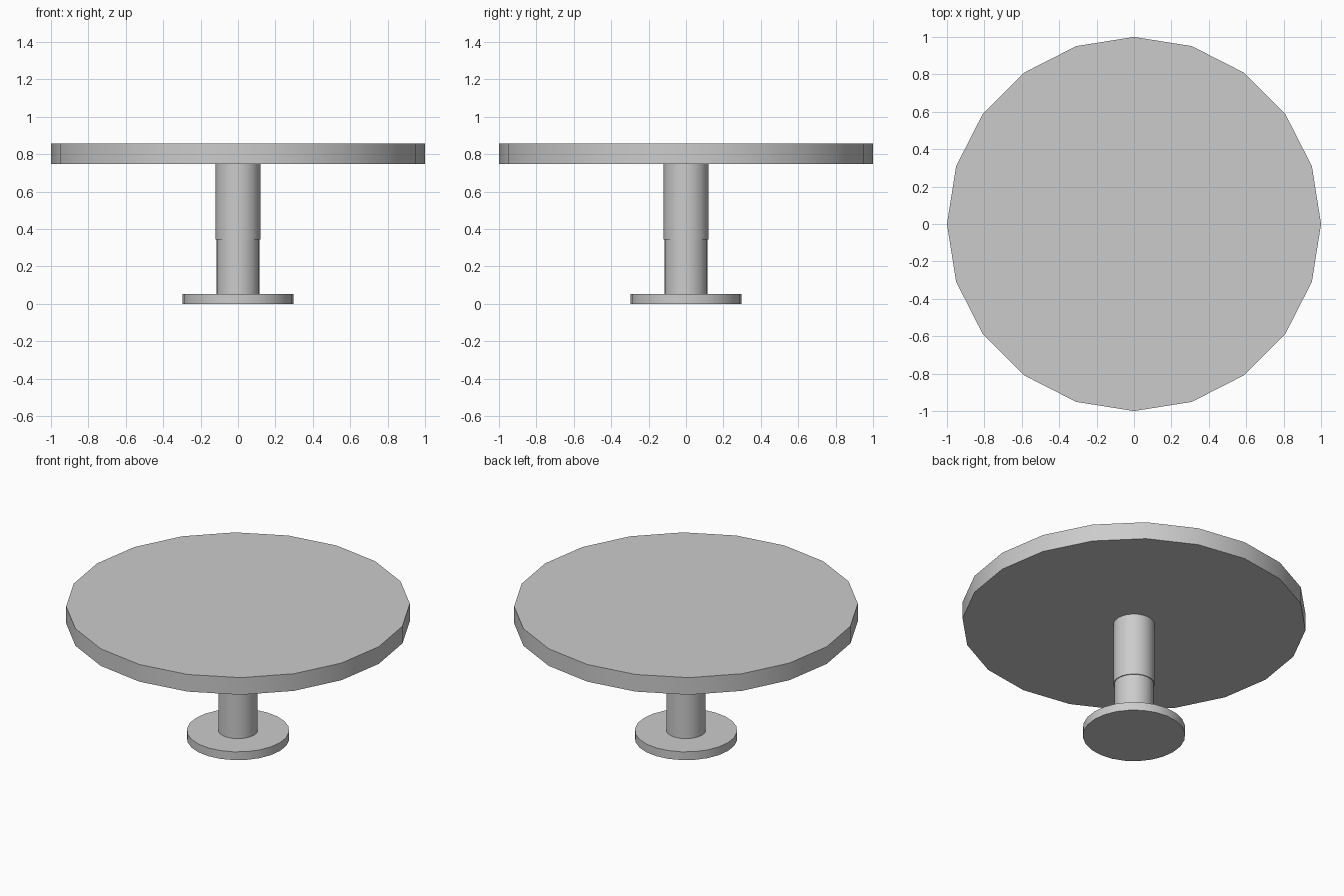
import bpy
import math

if "Cube" in bpy.data.objects:
    bpy.data.objects.remove(bpy.data.objects["Cube"])


def disc(name, radius, z0, z1, sides=20):
    """Upright cylinder between two heights, smooth side and sharp rims."""
    bpy.ops.mesh.primitive_cylinder_add(
        vertices=sides, radius=radius, depth=z1 - z0, location=(0, 0, (z0 + z1) / 2))
    obj = bpy.context.object
    obj.name = name
    bpy.ops.object.shade_smooth_by_angle(angle=math.radians(30))
    return obj


# Foot plate on the floor
disc("base_plate", 0.298, 0.0, 0.053, 24)

# Telescoping column: narrower lower tube, slightly wider sleeve above
disc("lower_column", 0.115, 0.053, 0.345, 24)
disc("upper_column", 0.12, 0.345, 0.747, 24)

# Twenty-sided table top
disc("table_top", 1.0, 0.747, 0.857)
